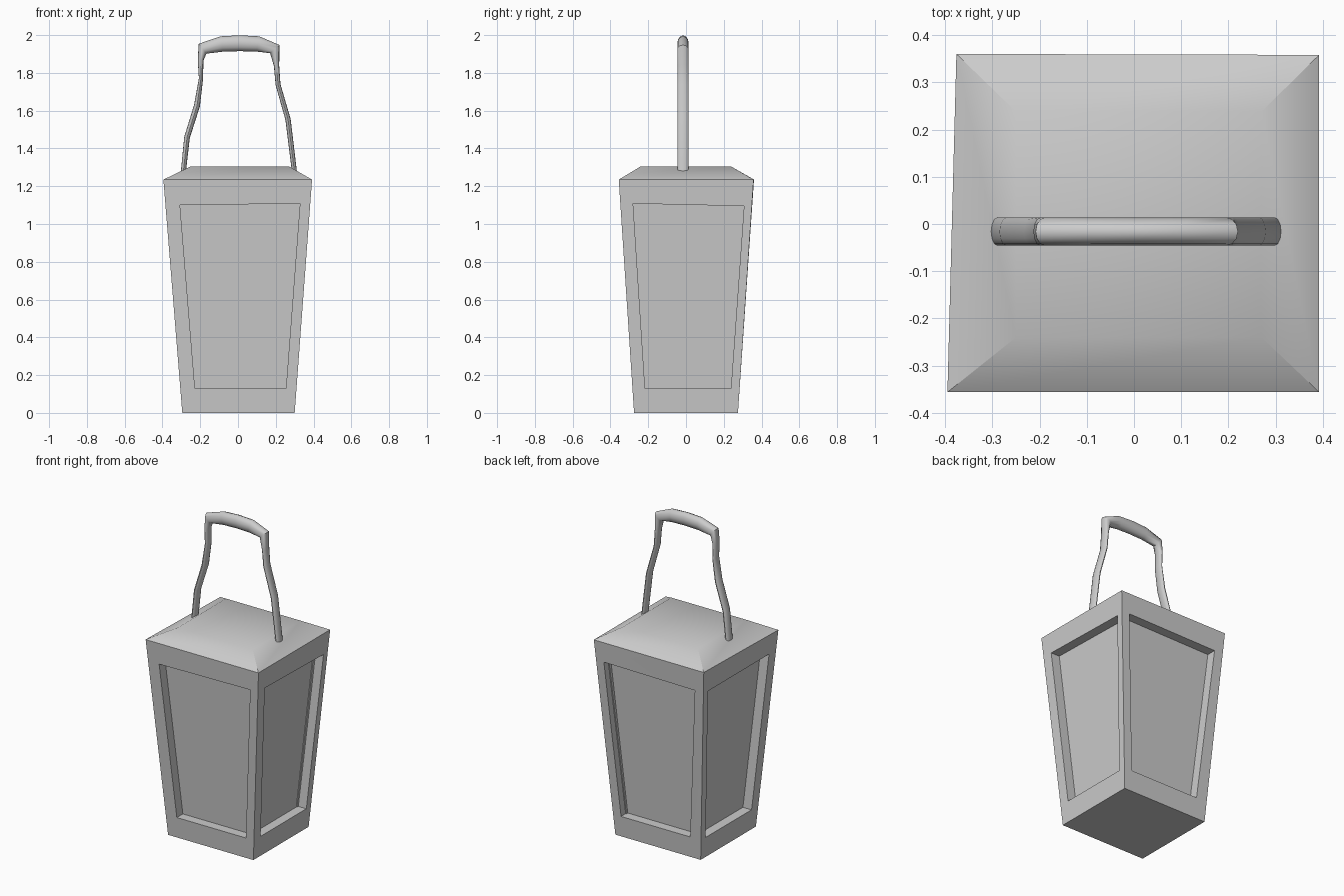
import bpy, bmesh, math
from mathutils import Vector

if "Cube" in bpy.data.objects:
    bpy.data.objects.remove(bpy.data.objects["Cube"])

RIM = 1.235
DEPTH = 0.06


def finish(bm, name, angle):
    bmesh.ops.recalc_face_normals(bm, faces=bm.faces)
    me = bpy.data.meshes.new(name)
    bm.to_mesh(me)
    bm.free()
    ob = bpy.data.objects.new(name, me)
    bpy.context.collection.objects.link(ob)
    bpy.ops.object.select_all(action='DESELECT')
    ob.select_set(True)
    bpy.context.view_layer.objects.active = ob
    bpy.ops.object.shade_smooth_by_angle(angle=math.radians(angle))
    return ob


# Lantern body: tapered box, shallow roof and a recessed pane on each side
bm = bmesh.new()
ring = lambda pts, z: [bm.verts.new((x, y, z)) for x, y in pts]
base = ring([(-.295, -.275), (.3, -.275), (.3, .275), (-.295, .275)], 0)
rim = ring([(-.395, -.356), (.392, -.356), (.392, .358), (-.376, .36)], RIM)
roof = ring([(-.25, -.24), (.27, -.24), (.27, .238), (-.25, .238)], 1.305)
bm.faces.new(base[::-1])
bm.faces.new(roof)

# Window outlines as (position along the side, height)
front_win = [(-.307, 1.10), (-.228, .13), (.254, .13), (.328, 1.108)]
side_win = [(-.28, 1.108), (-.217, .13), (.238, .13), (.307, 1.095)]

for i in range(4):
    j = (i + 1) % 4
    bm.faces.new((rim[i], rim[j], roof[j], roof[i]))
    axis = i % 2
    lo, hi = (i, j) if i < 2 else (j, i)      # corners ordered along the side
    outer = [rim[lo], base[lo], base[hi], rim[hi]]
    inward = Vector((0, 1, 0)) if axis == 0 else Vector((-1, 0, 0))
    if i >= 2:
        inward = -inward
    edge, pane = [], []
    for a, z in (side_win if axis else front_win):
        p = base[lo].co.lerp(rim[lo].co, z / RIM)
        q = base[hi].co.lerp(rim[hi].co, z / RIM)
        c = p.lerp(q, (a - p[axis]) / (q[axis] - p[axis]))
        edge.append(bm.verts.new(c))
        pane.append(bm.verts.new(c + inward * DEPTH))
    for k in range(4):
        m = (k + 1) % 4
        bm.faces.new((outer[k], outer[m], edge[m], edge[k]))
        bm.faces.new((edge[k], edge[m], pane[m], pane[k]))
    bm.faces.new(pane)
finish(bm, "lantern_body", 35)

# Handle: elliptical section swept along (x, z, half thickness)
path = [(-.292, 1.25, .013), (-.27, 1.458, .015), (-.217, 1.627, .016),
        (-.196, 1.77, .011), (-.198, 1.865, .015), (-.188, 1.928, .033),
        (-.085, 1.953, .041), (.01, 1.957, .042), (.106, 1.953, .041),
        (.195, 1.926, .033), (.204, 1.838, .014), (.212, 1.738, .013),
        (.265, 1.553, .014), (.302, 1.25, .013)]
SIDES = 12
bm = bmesh.new()
rings = []
for n, (x, z, r) in enumerate(path):
    a, b = path[max(n - 1, 0)], path[min(n + 1, len(path) - 1)]
    t = Vector((b[0] - a[0], b[1] - a[1])).normalized()
    loop = []
    for s in range(SIDES):
        w = math.tau * s / SIDES
        d = r * math.cos(w)
        loop.append(bm.verts.new((x - t.y * d, -.016 + .03 * math.sin(w), z + t.x * d)))
    rings.append(loop)
for r0, r1 in zip(rings, rings[1:]):
    for s in range(SIDES):
        u = (s + 1) % SIDES
        bm.faces.new((r0[s], r0[u], r1[u], r1[s]))
bm.faces.new(rings[0])
bm.faces.new(rings[-1])
finish(bm, "handle", 50)
